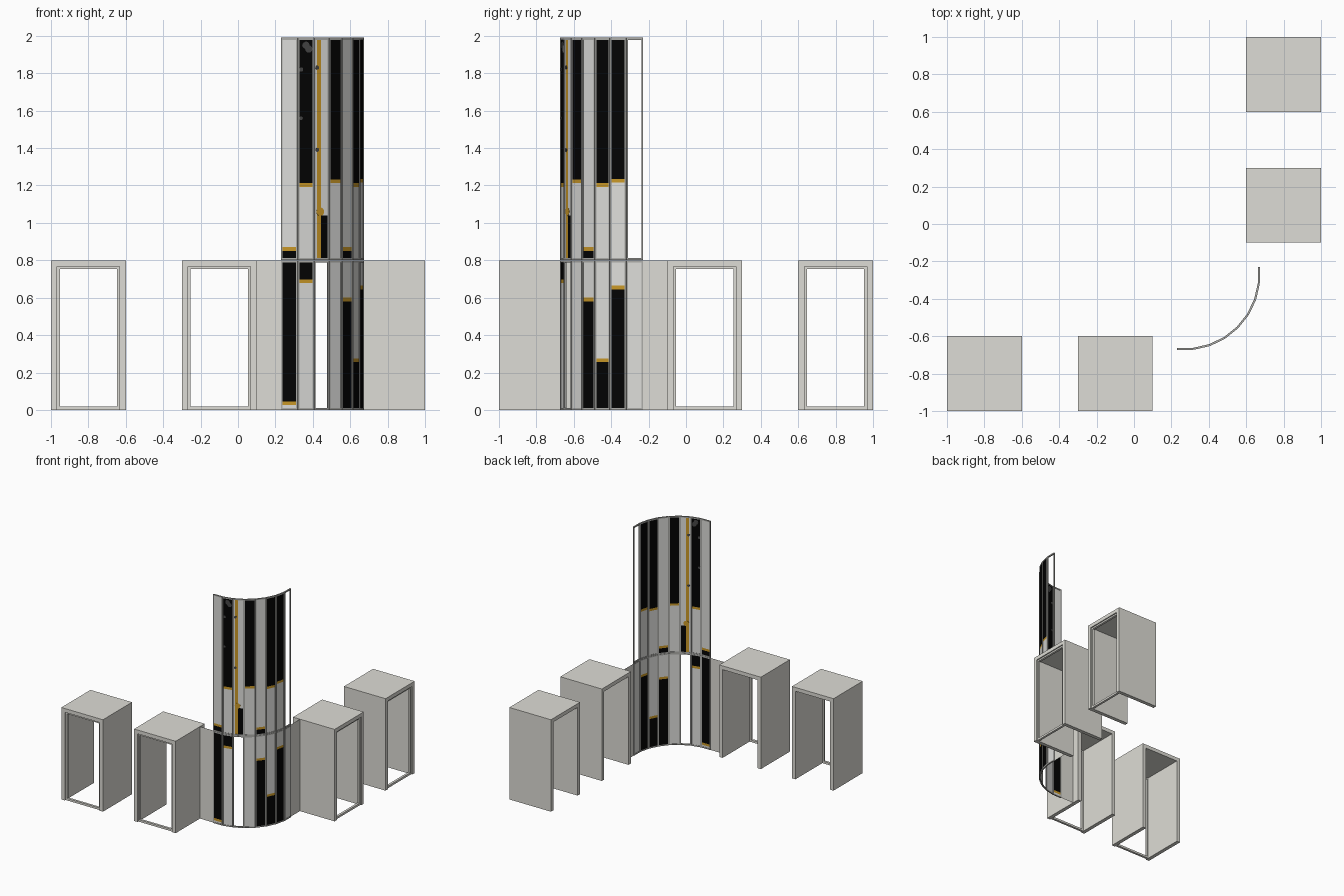
import bpy, bmesh, math
from mathutils import Matrix, Vector

if "Cube" in bpy.data.objects:
    bpy.data.objects.remove(bpy.data.objects["Cube"])


def material(name, rgb):
    m = bpy.data.materials.new(name)
    m.diffuse_color = (*rgb, 1)
    m.use_nodes = True
    m.node_tree.nodes["Principled BSDF"].inputs["Base Color"].default_value = m.diffuse_color
    return m


STONE = material("warm grey", (0.73, 0.72, 0.67))
LIGHT = material("light grey", (0.73, 0.73, 0.71))
METAL = material("metal grey", (0.42, 0.42, 0.40))
BLACK = material("black", (0.0008, 0.0008, 0.0008))
GOLD = material("gold", (0.58, 0.31, 0.02))
SMOKE = material("dark grey", (0.06, 0.06, 0.06))


def new_object(name, bm, mat, matrix=Matrix()):
    bmesh.ops.recalc_face_normals(bm, faces=bm.faces)
    me = bpy.data.meshes.new(name)
    bm.to_mesh(me)
    bm.free()
    me.materials.append(mat)
    ob = bpy.data.objects.new(name, me)
    ob.matrix_world = matrix
    bpy.context.collection.objects.link(ob)
    return ob


def add_box(bm, lo, hi):
    lo, hi = Vector(lo), Vector(hi)
    m = Matrix.Translation((lo + hi) / 2) @ Matrix.Diagonal((*(hi - lo), 1))
    bmesh.ops.create_cube(bm, size=1, matrix=m)


def box(name, lo, hi, mat, matrix=Matrix()):
    bm = bmesh.new()
    add_box(bm, lo, hi)
    return new_object(name, bm, mat, matrix)


def extrude_profile(name, pts, y0, y1, mat, matrix):
    """Extrude a closed x-z outline along y."""
    bm = bmesh.new()
    f = bm.faces.new([bm.verts.new((x, y0, z)) for x, z in pts])
    r = bmesh.ops.extrude_face_region(bm, geom=[f])
    vs = [v for v in r["geom"] if isinstance(v, bmesh.types.BMVert)]
    bmesh.ops.translate(bm, verts=vs, vec=(0, y1 - y0, 0))
    return new_object(name, bm, mat, matrix)


# Kiosks: open portal shells with a slim door frame at the outer end
def kiosk(x, y, turn):
    m = Matrix.Translation((x, y, 0)) @ Matrix.Rotation(turn, 4, 'Z')
    h, t = 0.2, 0.033
    extrude_profile("kiosk_shell",
                    [(-h, 0), (-h, 0.8), (h, 0.8), (h, 0),
                     (h - t, 0), (h - t, 0.8 - t), (-h + t, 0.8 - t), (-h + t, 0)],
                    -h, h, STONE, m)
    w, f, y0, y1 = h - t, 0.014, -0.19, -0.17
    bm = bmesh.new()
    add_box(bm, (-w, y0, 0), (-w + f, y1, 0.8 - t))
    add_box(bm, (w - f, y0, 0), (w, y1, 0.8 - t))
    add_box(bm, (-w + f, y0, 0.8 - t - f), (w - f, y1, 0.8 - t))
    add_box(bm, (-w + f, y0, 0), (w - f, y1, 0.018))
    new_object("kiosk_door_frame", bm, STONE, m)


for px in (-0.8, -0.1):
    kiosk(px, -0.8, 0)
    kiosk(0.8, -px, math.pi / 2)


# Paper-thin walls joining the tower to the nearest kiosks
def sheet(name, a, b, z1, mat):
    bm = bmesh.new()
    bm.faces.new([bm.verts.new(p) for p in ((*a, 0), (*b, 0), (*b, z1), (*a, z1))])
    new_object(name, bm, mat)


sheet("link_wall_front", (0.1, -0.666), (0.23, -0.666), 0.8, STONE)
sheet("link_wall_side", (0.666, -0.23), (0.666, -0.1), 0.8, STONE)

# Curved tower: eight flat framed bays along an arc
C, R, N, TOP = 0.272, 0.398, 8, 1.99
START = math.radians(-96)
STEP = math.radians(102) / N
CHORD = 2 * R * math.sin(STEP / 2)


def bay_matrix(i):
    a = START + i * STEP
    p = (C + R * math.cos(a), -C + R * math.sin(a), 0)
    turn = START + math.pi / 2 + (i + 0.5) * STEP
    return Matrix.Translation(p) @ Matrix.Rotation(turn, 4, 'Z')


def plate(name, bay, u0, u1, z0, z1, mat, depth=0.006):
    box(name, (u0 * CHORD, -depth / 2, z0), (u1 * CHORD, depth / 2, z1), mat, bay_matrix(bay))


def disc(name, bay, u, z, r, mat):
    bm = bmesh.new()
    m = Matrix.Translation((u * CHORD, 0, z)) @ Matrix.Rotation(math.pi / 2, 4, 'X')
    bmesh.ops.create_cone(bm, cap_ends=True, segments=12, radius1=r, radius2=r,
                          depth=0.009, matrix=m)
    new_object(name, bm, mat, bay_matrix(bay))


# Bay frames: two stiles and two rails per bay and level
def bay_frame(bay, z0, z1):
    d, s, r, gap = 0.0055, 0.007, 0.011, 0.0008
    u0, u1 = gap, CHORD - gap
    bm = bmesh.new()
    add_box(bm, (u0, -d, z0), (u0 + s, d, z1))
    add_box(bm, (u1 - s, -d, z0), (u1, d, z1))
    add_box(bm, (u0 + s, -d, z0), (u1 - s, d, z0 + r))
    add_box(bm, (u0 + s, -d, z1 - r), (u1 - s, d, z1))
    new_object("bay_frame", bm, METAL, bay_matrix(bay))


for i in range(N):
    bay_frame(i, 0, 0.8)
    bay_frame(i, 0.801, TOP)

# Panels: colour above, colour below, height of the gold band between them
LOWER, UPPER = (0.011, 0.789), (0.812, 1.979)
U0, U1 = 0.09, 0.91
bays = [
    (0, UPPER, LIGHT, BLACK, 0.86), (0, LOWER, BLACK, LIGHT, 0.035),
    (1, UPPER, BLACK, LIGHT, 1.203), (1, LOWER, BLACK, LIGHT, 0.688),
    (3, UPPER, BLACK, LIGHT, 1.222), (3, LOWER, LIGHT, LIGHT, None),
    (4, UPPER, LIGHT, BLACK, 0.86), (4, LOWER, LIGHT, BLACK, 0.59),
    (5, UPPER, BLACK, LIGHT, 1.203), (5, LOWER, LIGHT, BLACK, 0.265),
    (6, UPPER, BLACK, LIGHT, 1.225), (6, LOWER, LIGHT, BLACK, 0.655),
    (7, LOWER, LIGHT, LIGHT, None),
]
for bay, (z0, z1), above, below, band in bays:
    if band is None:
        plate("plain_panel", bay, U0, U1, z0, z1, above)
        continue
    plate("panel_above_band", bay, U0, U1, band + 0.01, z1, above)
    plate("gold_band", bay, U0, U1, band - 0.01, band + 0.01, GOLD)
    plate("panel_below_band", bay, U0, U1, z0, band - 0.01, below)

# Feature bay with an upright gold stripe
z0, z1 = UPPER
plate("feature_left_strip", 2, U0, 0.19, z0, z1, LIGHT)
plate("feature_gold_stripe", 2, 0.19, 0.46, z0, z1, GOLD)
plate("feature_light_panel", 2, 0.46, U1, 1.04, z1, LIGHT)
plate("feature_dark_panel", 2, 0.46, U1, z0, 1.04, BLACK)
disc("feature_gold_dot", 2, 0.42, 1.06, 0.023, GOLD)
for z in (1.39, 1.83):
    disc("feature_grey_dot", 2, 0.22, z, 0.011, SMOKE)

# Grey spots on the dark panel beside it
for u, z, r in ((0.68, 1.93, 0.02), (0.5, 1.95, 0.02), (0.2, 1.82, 0.012), (0.2, 1.56, 0.01)):
    disc("panel_grey_spot", 1, u, z, r, SMOKE)
